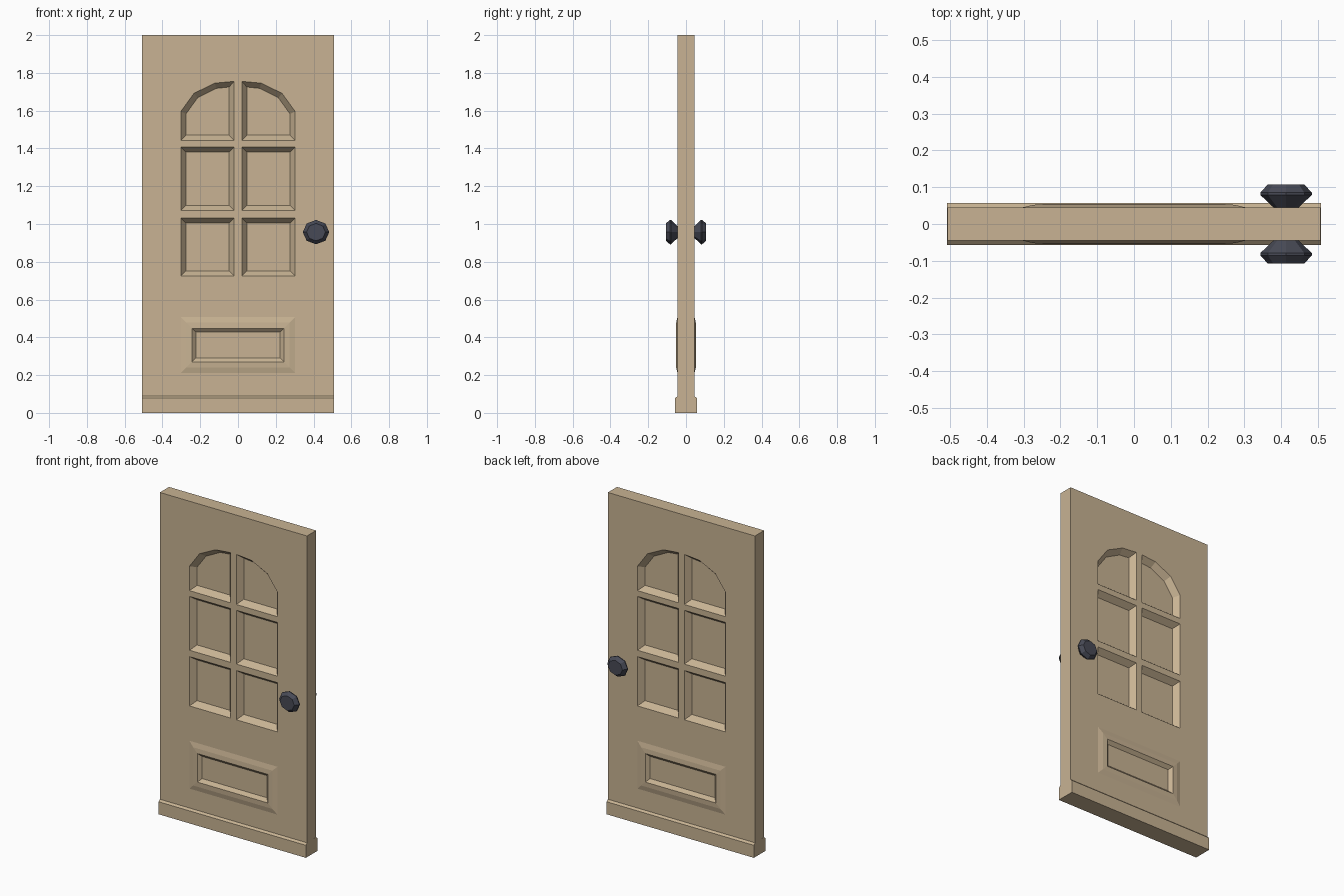
import bpy, bmesh, math

if "Cube" in bpy.data.objects:
    bpy.data.objects.remove(bpy.data.objects["Cube"])


def material(name, rgb):
    m = bpy.data.materials.new(name)
    m.diffuse_color = (*rgb, 1)
    m.use_nodes = True
    m.node_tree.nodes["Principled BSDF"].inputs["Base Color"].default_value = m.diffuse_color
    return m


WOOD = material("tan_wood", (0.577, 0.45, 0.292))
METAL = material("dark_metal", (0.064, 0.068, 0.092))


def finish(bm, name, mat):
    bmesh.ops.remove_doubles(bm, verts=bm.verts, dist=1e-5)
    bmesh.ops.recalc_face_normals(bm, faces=bm.faces)
    me = bpy.data.meshes.new(name)
    bm.to_mesh(me)
    bm.free()
    me.materials.append(mat)
    ob = bpy.data.objects.new(name, me)
    bpy.context.collection.objects.link(ob)
    return ob


def rect(x0, x1, z0, z1):
    return [(x0, z0), (x1, z0), (x1, z1), (x0, z1)]


def ring(bm, pts, y):
    return [bm.verts.new((x, y, z)) for x, z in pts]


def bridge(bm, a, b):
    n = len(a)
    for i in range(n):
        j = (i + 1) % n
        bm.faces.new((a[i], a[j], b[j], b[i]))


HW, HT = 0.507, 0.045     # half width, half thickness
PANE = 0.01               # half thickness of the sunken panes

# Recesses: each is a list of (outline, half-depth) steps, ending in a cap
recesses = []
for sx in (1, -1):
    flip = lambda pts: [(sx * x, z) for x, z in pts]
    for z0, z1 in ((0.725, 1.032), (1.072, 1.407)):
        recesses.append([(flip(rect(0.02, 0.303, z0, z1)), HT),
                         (flip(rect(0.047, 0.275, z0 + 0.027, z1 - 0.027)), PANE)])
    # arched top lights
    outer = [(0.02, 1.443), (0.303, 1.443), (0.303, 1.595), (0.233, 1.692), (0.122, 1.746), (0.02, 1.755)]
    inner = [(0.047, 1.470), (0.275, 1.470), (0.275, 1.583), (0.214, 1.668), (0.115, 1.718), (0.047, 1.725)]
    recesses.append([(flip(outer), HT), (flip(inner), PANE)])
# lower panel with raised moulding
recesses.append([(rect(-0.303 + i, 0.303 - i, 0.21 + i, 0.508 - i), y)
                 for i, y in ((0, HT), (0.03, 0.052), (0.06, 0.054), (0.08, 0.035))])

# Door slab, both faces carved
bm = bmesh.new()
rims = []
for s in (-1, 1):
    border = ring(bm, rect(-HW, HW, 0, 2), s * HT)
    rims.append(border)
    loops = [border]
    stacks = []
    for steps in recesses:
        rings = [ring(bm, pts, s * y) for pts, y in steps]
        loops.append(rings[0])
        stacks.append(rings)
    edges = [bm.edges.new((lp[i], lp[(i + 1) % len(lp)])) for lp in loops for i in range(len(lp))]
    bmesh.ops.triangle_fill(bm, edges=edges, use_beauty=True, use_dissolve=False, normal=(0, s, 0))
    for rings in stacks:
        for a, b in zip(rings, rings[1:]):
            bridge(bm, a, b)
        bm.faces.new(rings[-1])
bridge(bm, rims[0], rims[1])
bmesh.ops.dissolve_limit(bm, angle_limit=0.001, verts=[], edges=[e for e in bm.edges if len(e.link_faces) == 2 and all(len(f.verts) == 3 for f in e.link_faces)])
finish(bm, "door_slab", WOOD)

# Kick board with a chamfered top, wrapped round the foot
bm = bmesh.new()
prof = [(-0.057, 0), (0.057, 0), (0.057, 0.078), (0.044, 0.09), (-0.044, 0.09), (-0.057, 0.078)]
ends = [[bm.verts.new((x, y, z)) for y, z in prof] for x in (-HW - 0.0005, HW + 0.0005)]
bridge(bm, *ends)
for e in ends:
    bm.faces.new(e)
finish(bm, "kick_board", WOOD)

# Eight-sided knobs, front and back
for s, name in ((-1, "front_knob"), (1, "back_knob")):
    bm = bmesh.new()
    rings = []
    for r, y in ((0.031, 0.042), (0.07, 0.079), (0.07, 0.085), (0.05, 0.107)):
        rings.append(ring(bm, [(0.413 + r * math.cos(k * math.pi / 4),
                                0.957 + 0.92 * r * math.sin(k * math.pi / 4)) for k in range(8)], s * y))
    for a, b in zip(rings, rings[1:]):
        bridge(bm, a, b)
    bm.faces.new(rings[0])
    bm.faces.new(rings[-1])
    finish(bm, name, METAL)
